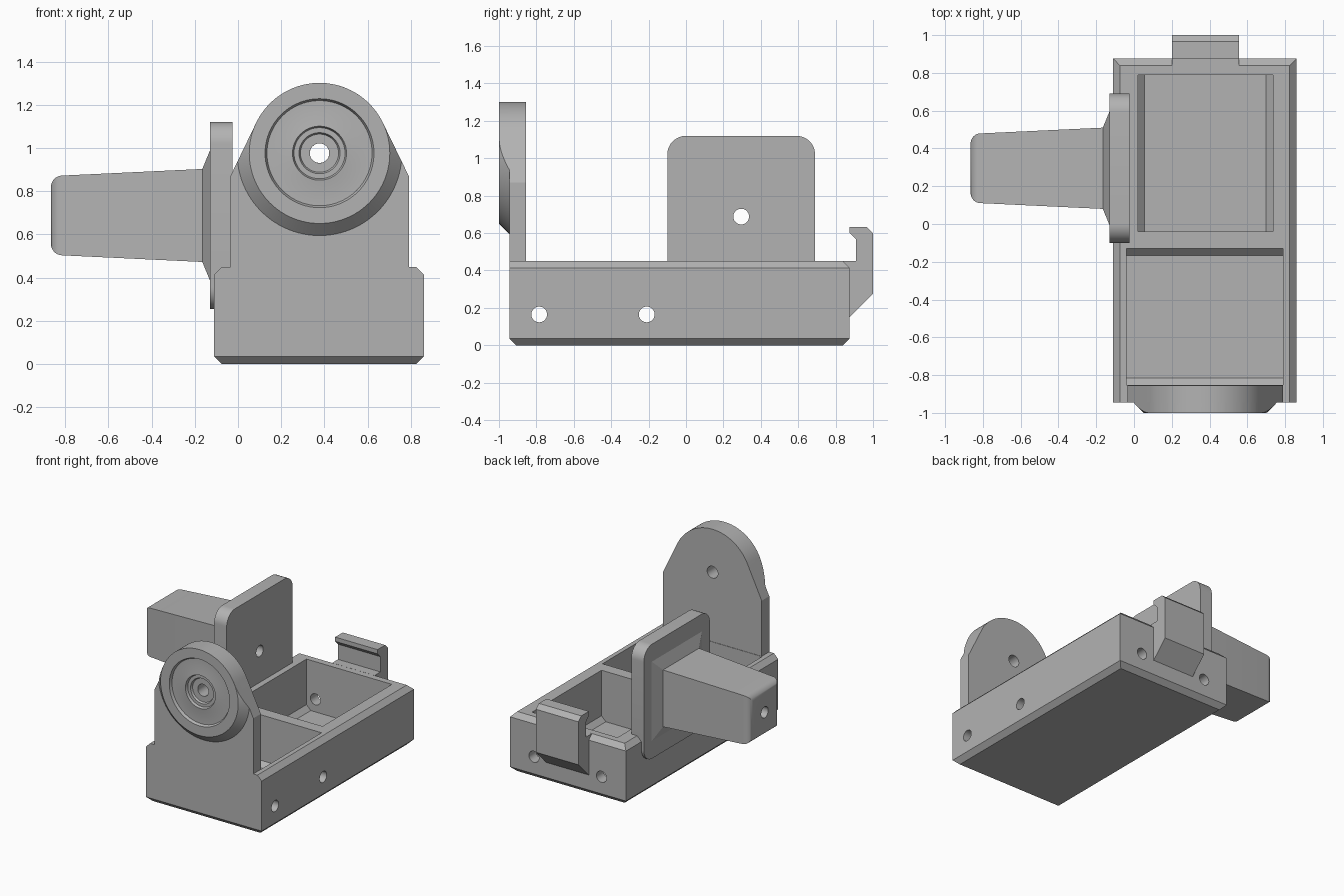
import bpy, bmesh, math
from mathutils import Matrix, Vector

cube = bpy.data.objects.get("Cube")
if cube:
    bpy.data.objects.remove(cube, do_unlink=True)

grey = bpy.data.materials.new("plain grey")
grey.use_nodes = True
COLOUR = (0.45, 0.45, 0.45, 1)
grey.diffuse_color = COLOUR
grey.node_tree.nodes["Principled BSDF"].inputs["Base Color"].default_value = COLOUR
parts = []

# axis swaps: (a, b, h) is laid out so that h runs along the named axis
ALONG = {
    "x": lambda a, b, h: Vector((h, a, b)),
    "y": lambda a, b, h: Vector((a, h, b)),
    "z": lambda a, b, h: Vector((a, b, h)),
}


def finish(name, bm, helper=False):
    bmesh.ops.recalc_face_normals(bm, faces=bm.faces)
    mesh = bpy.data.meshes.new(name)
    bm.to_mesh(mesh)
    bm.free()
    mesh.materials.append(grey)
    obj = bpy.data.objects.new(name, mesh)
    bpy.context.collection.objects.link(obj)
    obj.hide_render = helper
    if not helper:
        parts.append(obj)
    return obj


def loft(axis, rings):
    """Closed solid through rings of (height, outline points)."""
    bm = bmesh.new()
    loops = [[bm.verts.new(ALONG[axis](a, b, h)) for a, b in pts] for h, pts in rings]
    n = len(loops[0])
    for low, high in zip(loops, loops[1:]):
        for i in range(n):
            j = (i + 1) % n
            bm.faces.new((low[i], low[j], high[j], high[i]))
    bm.faces.new(loops[0])
    bm.faces.new(loops[-1])
    return bm


def rect(a0, a1, b0, b1):
    return [(a0, b0), (a1, b0), (a1, b1), (a0, b1)]


def arc(a, b, r, start, end, steps):
    angles = [math.radians(start + (end - start) * i / steps) for i in range(steps + 1)]
    return [(a + r * math.cos(t), b + r * math.sin(t)) for t in angles]


def prism(axis, pts, h0, h1):
    return loft(axis, [(h0, pts), (h1, pts)])


def rod(axis, a, b, r, h0, h1):
    return finish("hole_cutter", prism(axis, arc(a, b, r, 0, 352.5, 47), h0, h1), True)


def boolean(obj, cutter, operation="DIFFERENCE"):
    mod = obj.modifiers.new("cut", "BOOLEAN")
    mod.operation, mod.solver, mod.object = operation, "EXACT", cutter
    bpy.context.view_layer.objects.active = obj
    bpy.ops.object.modifier_apply(modifier=mod.name)
    bpy.data.objects.remove(cutter, do_unlink=True)


# Tray body, chamfered below all round and above on three sides
X0, X1, Y0, Y1, C = -0.11, 0.86, -0.945, 0.875, 0.036
full = rect(X0, X1, Y0, Y1)
tray = finish("tray_body", loft("z", [
    (0, rect(X0 + C, X1 - C, Y0 + C, Y1 - C)), (C, full), (0.45 - C, full),
    (0.45, rect(X0 + C, X1 - C, Y0, Y1 - C))]))

# Two pockets, each with a pair of sloped floor edges
FLOOR = 0.07
for x0, x1, y0, y1, dx, dy in ((0.02, 0.735, -0.04, 0.79, C, 0),
                               (-0.04, 0.79, -0.852, -0.13, 0, C)):
    wall = rect(x0, x1, y0, y1)
    boolean(tray, finish("pocket_cutter", loft("z", [
        (FLOOR, rect(x0 + dx, x1 - dx, y0 + dy, y1 - dy)),
        (FLOOR + C, wall), (0.6, wall)]), True))

# Screw holes through the side and back walls
for y in (-0.785, -0.21):
    boolean(tray, rod("x", y, 0.165, 0.042, -0.3, 1))
for x in (0.095, 0.66):
    boolean(tray, rod("y", x, 0.165, 0.042, 0.7, 1))

# Front plate: straight sides running tangentially into a round top
CX, CZ, R = 0.377, 0.976, 0.325
outline = [(-0.035, 0.45), (0.79, 0.45), (0.79, 0.87)]
outline += arc(CX, CZ, R, 25.9, 154.1, 48) + [(-0.035, 0.87)]
plate = finish("front_plate", prism("y", outline, Y0, -0.855))
boolean(plate, rod("y", CX, CZ, 0.045, -1.1, -0.7))

# Round boss with stepped rings, trimmed to the plate outline
profile = [(0.045, Y0), (0.381, Y0), (R, -1), (0.252, -1), (0.243, -0.98),
           (0.19, -0.98), (0.125, -0.988), (0.118, -0.97), (0.095, -0.97),
           (0.088, -0.955), (0.045, -0.955)]
bm = bmesh.new()
ring = [bm.verts.new((CX + r, y, CZ)) for r, y in profile]
edges = [bm.edges.new((ring[i - 1], ring[i])) for i in range(len(ring))]
bmesh.ops.spin(bm, geom=ring + edges, cent=(CX, 0, CZ), axis=(0, 1, 0),
               angle=math.tau, steps=96)
bmesh.ops.remove_doubles(bm, verts=bm.verts, dist=1e-4)
boss = finish("front_boss", bm)
boolean(boss, finish("boss_trim", prism("y", outline, -1.1, -0.9), True), "INTERSECT")

# Back clip with a hooked lip
finish("back_clip", prism("x", [
    (0.84, 0.45), (0.875, 0.414), (0.875, 0.15), (1, 0.275), (1, 0.6), (0.966, 0.632),
    (0.875, 0.632), (0.875, 0.6), (0.91, 0.565), (0.91, 0.45)], 0.2, 0.555))

# Side plate with rounded corners
HY, HZ = 0.295, 0.688
corners = []
for a, b, start in ((0.59, 1.02, 0), (0, 1.02, 90), (0, 0.355, 180), (0.59, 0.355, 270)):
    corners += arc(a, b, 0.1, start, start + 90, 12)
side = finish("side_plate", prism("x", corners, -0.13, -0.025))

# Tapered handle with a flared root and rounded tip


def square(s):
    return rect(HY - s, HY + s, HZ - s, HZ + s)


TIP = -0.865
bm = loft("x", [(TIP, square(0.182)), (-0.165, square(0.215)), (-0.13, square(0.3))])
tip_edges = [e for e in bm.edges if all(abs(v.co.x - TIP) < 1e-4 for v in e.verts)]
bmesh.ops.bevel(bm, geom=tip_edges, offset=0.05, segments=8, profile=0.5, affect="EDGES")
handle = finish("side_handle", bm)
for obj in (side, handle):
    boolean(obj, rod("x", HY, HZ, 0.042, -1, 0.01))

# Smooth the curved walls, keep the edges crisp
bpy.ops.object.select_all(action="DESELECT")
for obj in parts:
    obj.select_set(True)
bpy.context.view_layer.objects.active = tray
bpy.ops.object.shade_smooth_by_angle(angle=math.radians(25))
